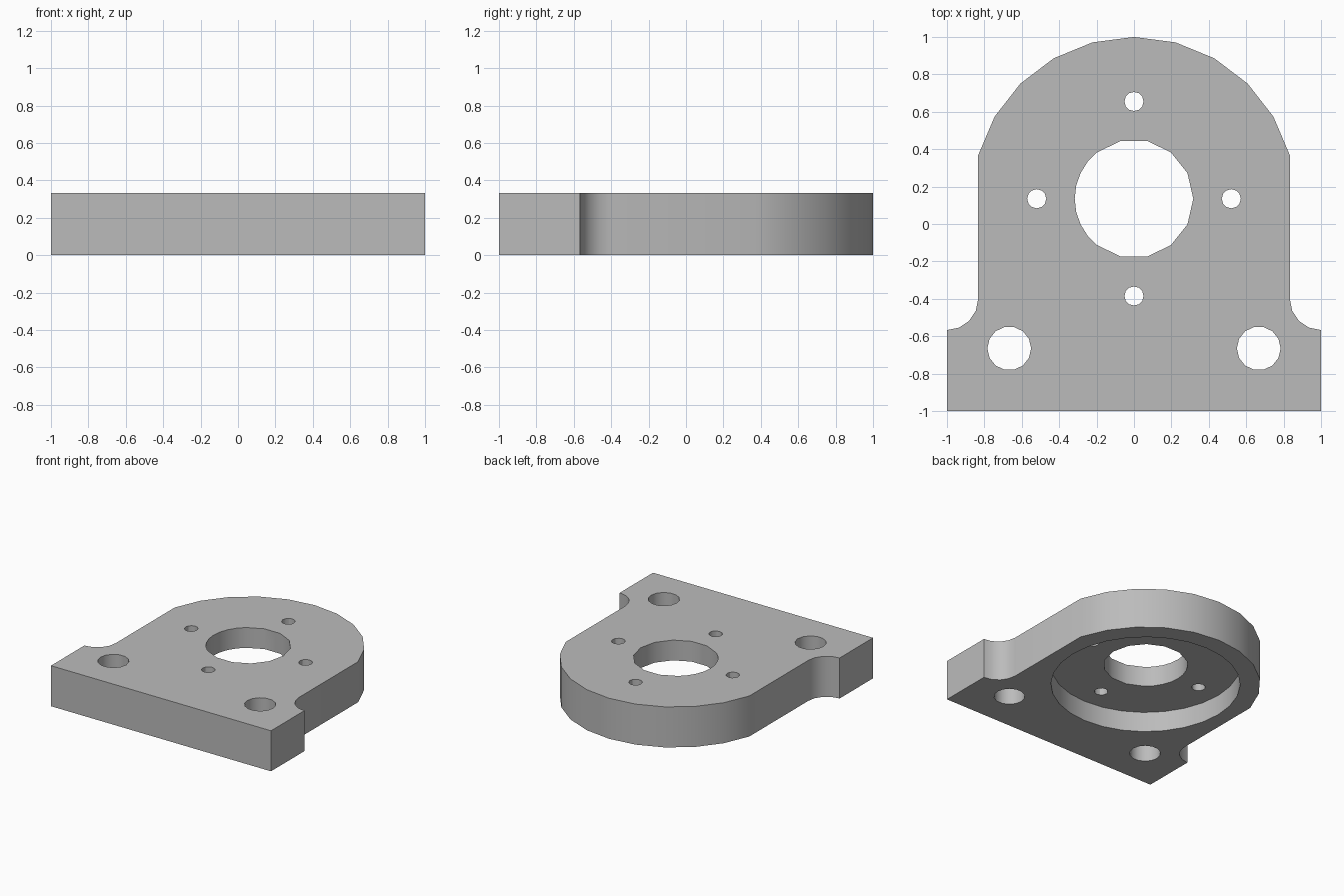
import bpy
import bmesh
from math import cos, sin, pi, atan2, radians

if "Cube" in bpy.data.objects:
    bpy.data.objects.remove(bpy.data.objects["Cube"], do_unlink=True)

THICK = 0.333          # plate thickness
CY = 0.135             # centre of the round end and the bore
HALF = 0.833           # half width of the body
FILLET = 0.167

grey = bpy.data.materials.new("plain_grey")
grey.use_nodes = True
colour = (0.5, 0.5, 0.5, 1)
grey.diffuse_color = colour
grey.node_tree.nodes["Principled BSDF"].inputs["Base Color"].default_value = colour


def arc(cx, cy, r, start, end, n):
    return [(cx + r * cos(start + (end - start) * i / n),
             cy + r * sin(start + (end - start) * i / n)) for i in range(n + 1)]


def circle(cx, cy, r, n):
    return arc(cx, cy, r, 0, 2 * pi, n)[:-1]


def prism(name, points, z0, z1):
    """Extrude a counter-clockwise outline from z0 to z1."""
    bm = bmesh.new()
    base = bm.faces.new([bm.verts.new((x, y, z0)) for x, y in points])
    top = bmesh.ops.extrude_face_region(bm, geom=[base])["geom"]
    bmesh.ops.translate(bm, vec=(0, 0, z1 - z0),
                        verts=[v for v in top if isinstance(v, bmesh.types.BMVert)])
    bmesh.ops.recalc_face_normals(bm, faces=bm.faces)
    mesh = bpy.data.meshes.new(name)
    bm.to_mesh(mesh)
    bm.free()
    mesh.materials.append(grey)
    obj = bpy.data.objects.new(name, mesh)
    bpy.context.collection.objects.link(obj)
    return obj


# Plate outline: right half, then mirrored
R = 1 - CY
side = atan2((R * R - HALF * HALF) ** 0.5, HALF)
half = [(1, -1)]
half += arc(1, -0.4, FILLET, radians(270), radians(180), 4)
half += arc(0, CY, R, side, pi / 2, 5)
outline = half + [(-x, y) for x, y in reversed(half[:-1])]
plate = prism("mounting_plate", outline, 0, THICK)

# Central bore, with finer facets on its -x side
bore = [p for k, p in enumerate(circle(0, CY, 0.317, 28)) if k % 2 == 0 or 9 < k < 19]
cutters = [prism("bore_cutter", bore, -0.1, 0.5)]

# Round recess in the underside
cutters.append(prism("recess_cutter", circle(0, CY, 0.713, 28), -0.1, THICK / 2))

# Four small bolt holes around the bore
for x, y in circle(0, CY, 0.52, 4):
    cutters.append(prism("bolt_cutter", circle(x, y, 0.051, 12), -0.1, 0.5))

# Two large mounting holes in the foot
for x in (-0.667, 0.667):
    cutters.append(prism("foot_cutter", circle(x, -0.665, 0.117, 14), -0.1, 0.5))

bpy.context.view_layer.objects.active = plate
for cutter in cutters:
    cutter.hide_render = True
    mod = plate.modifiers.new("cut", "BOOLEAN")
    mod.operation = "DIFFERENCE"
    mod.solver = "EXACT"
    mod.object = cutter
    bpy.ops.object.modifier_apply(modifier=mod.name)
    bpy.data.objects.remove(cutter, do_unlink=True)

bpy.ops.object.select_all(action="DESELECT")
plate.select_set(True)
bpy.ops.object.shade_smooth_by_angle(angle=radians(30))
